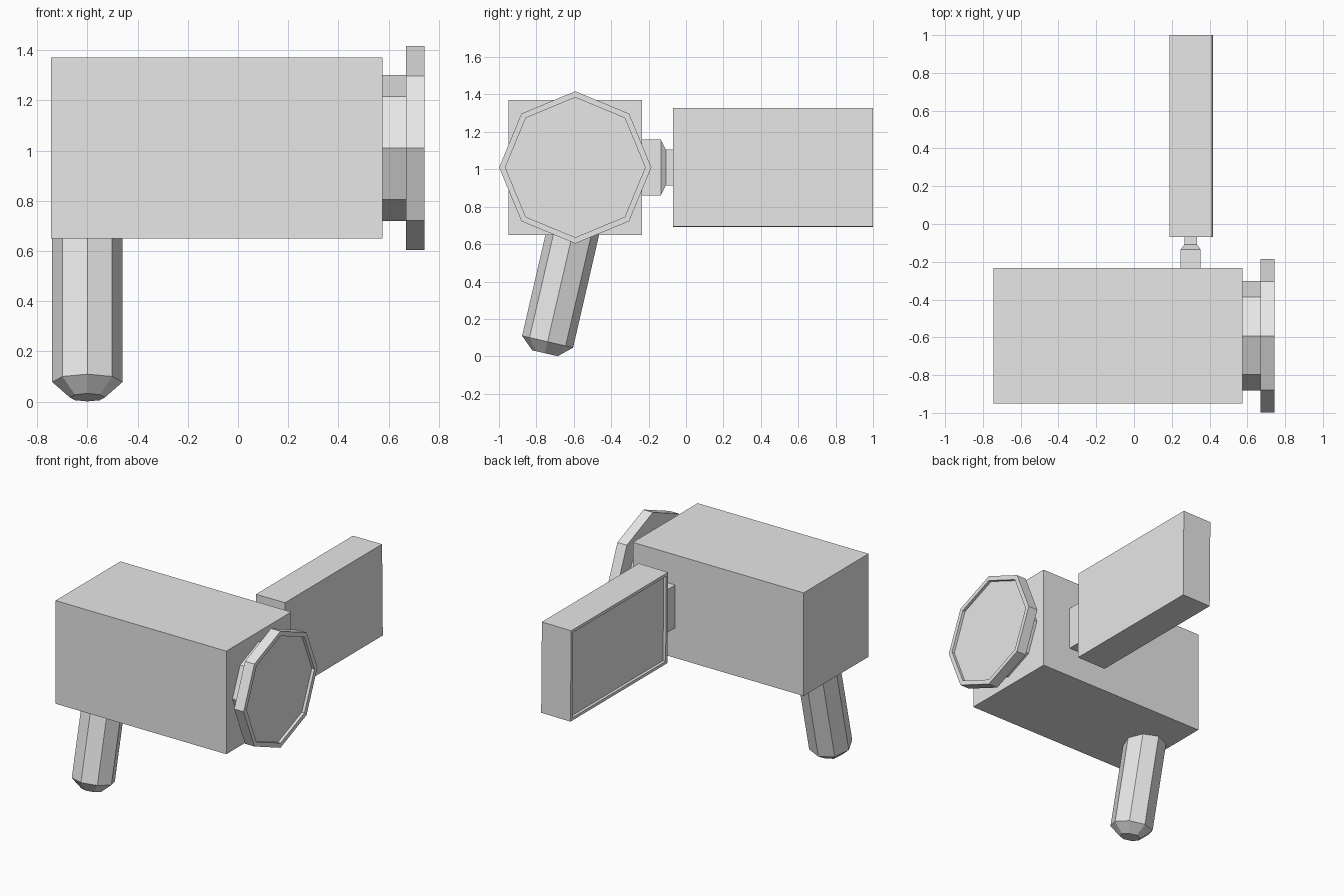
import bpy, bmesh, math
from mathutils import Matrix, Vector

if "Cube" in bpy.data.objects:
    bpy.data.objects.remove(bpy.data.objects["Cube"], do_unlink=True)

grey = bpy.data.materials.new("plain grey")
grey.diffuse_color = (0.8, 0.8, 0.8, 1)
grey.use_nodes = True
grey.node_tree.nodes["Principled BSDF"].inputs["Base Color"].default_value = (0.8, 0.8, 0.8, 1)

SQUARE = [(1, 1), (-1, 1), (-1, -1), (1, -1)]
OCTAGON = [(math.cos(k * math.pi / 4), math.sin(k * math.pi / 4)) for k in range(8)]


def loft(name, section, rings, location, axis="X", degrees=0):
    """Skin a section along local z; each ring is (half size x, half size y, z)."""
    bm = bmesh.new()
    loops = [[bm.verts.new((px * sx, py * sy, z)) for px, py in section]
             for sx, sy, z in rings]
    n = len(section)
    for low, high in zip(loops, loops[1:]):
        for i in range(n):
            j = (i + 1) % n
            bm.faces.new((low[i], low[j], high[j], high[i]))
    bm.faces.new(loops[0][::-1])
    bm.faces.new(loops[-1])
    bmesh.ops.recalc_face_normals(bm, faces=bm.faces[:])
    mesh = bpy.data.meshes.new(name)
    bm.to_mesh(mesh)
    bm.free()
    mesh.materials.append(grey)
    obj = bpy.data.objects.new(name, mesh)
    obj.matrix_world = (Matrix.Translation(Vector(location))
                        @ Matrix.Rotation(math.radians(degrees), 4, axis))
    bpy.context.collection.objects.link(obj)
    return obj


# Main box
loft("body", SQUARE, [(0.66, 0.358, -0.36), (0.66, 0.358, 0.36)],
     (-0.085, -0.592, 1.01))

# Lens: narrow barrel, then a wide hood with a shallow recess
loft("lens_barrel", OCTAGON, [(0.29, 0.29, -0.03), (0.29, 0.29, 0.10)],
     (0.575, -0.592, 1.01), "Y", 90)
loft("lens_hood", OCTAGON,
     [(0.407, 0.407, 0), (0.407, 0.407, 0.073), (0.374, 0.374, 0.073), (0.374, 0.374, 0.053)],
     (0.67, -0.592, 1.01), "Y", 90)

# Stepped hinge between the body and the screen
loft("screen_hinge", SQUARE,
     [(0.053, 0.15, -0.02), (0.053, 0.15, 0.10), (0.033, 0.096, 0.127), (0.033, 0.096, 0.18)],
     (0.30, -0.235, 1.01), "X", -90)

# Fold-out screen, recessed on its left-hand face and very slightly tilted
loft("screen", SQUARE,
     [(0.318, 0.535, -0.113), (0.318, 0.535, 0.113), (0.298, 0.515, 0.113), (0.298, 0.515, 0.093)],
     (0.303, 0.465, 1.01), "Y", -90.5)

# Slanted grip with a chamfered foot
loft("handle", OCTAGON,
     [(0.07, 0.07, -0.063), (0.14, 0.14, 0), (0.14, 0.14, 0.75)],
     (-0.60, -0.74, 0.078), "X", -13)
